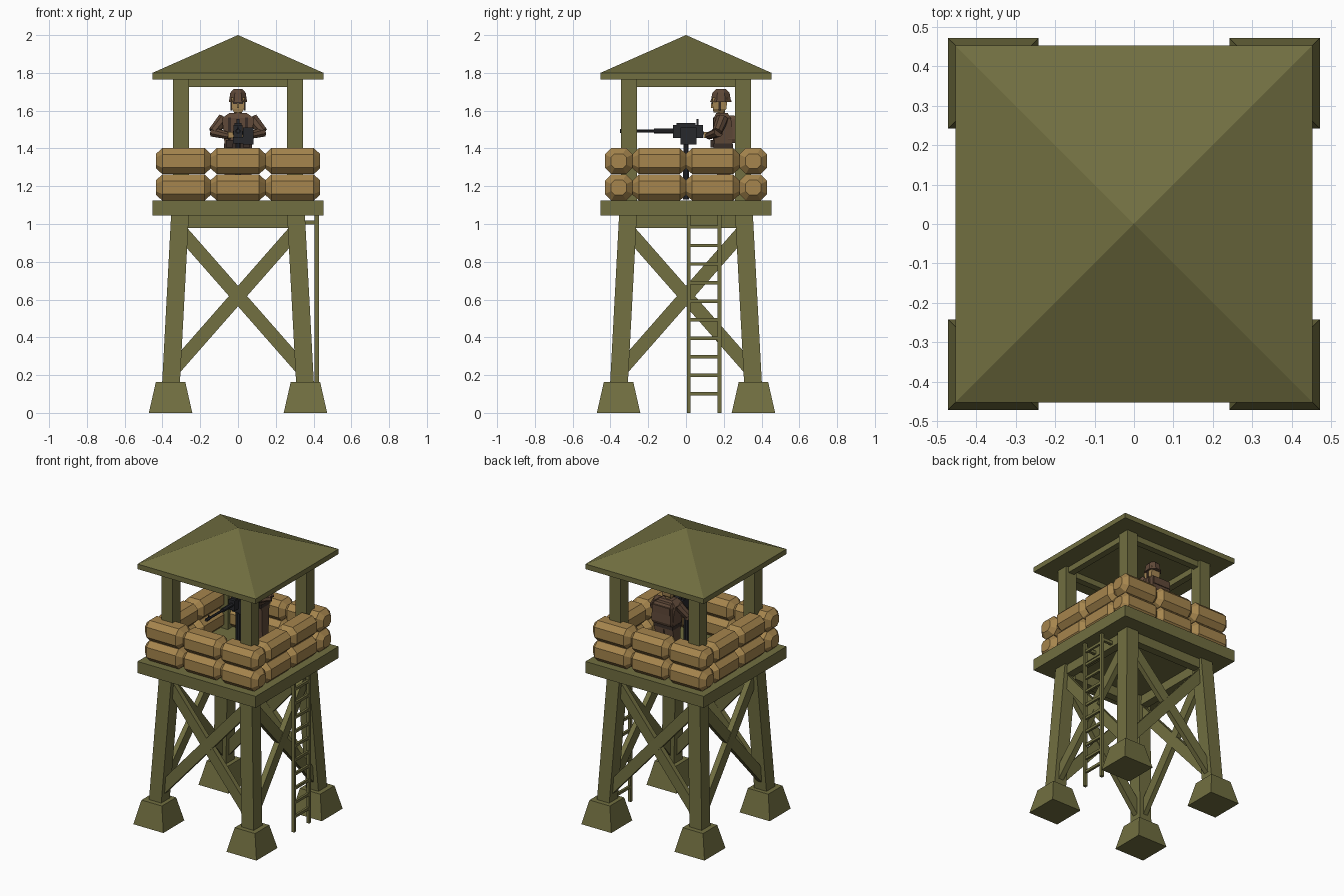
import bpy, bmesh, math
from mathutils import Vector, Matrix

if "Cube" in bpy.data.objects:
    bpy.data.objects.remove(bpy.data.objects["Cube"])


def mat(name, rgb):
    m = bpy.data.materials.new(name)
    m.diffuse_color = (*rgb, 1)
    m.use_nodes = True
    m.node_tree.nodes["Principled BSDF"].inputs["Base Color"].default_value = m.diffuse_color
    return m


GREEN = mat("olive paint", (0.165, 0.158, 0.052))
SAND = mat("sandbag canvas", (0.38, 0.235, 0.075))
BROWN = mat("uniform brown", (0.115, 0.066, 0.040))
DARK = mat("dark leather", (0.040, 0.026, 0.020))
BLACK = mat("gun metal", (0.020, 0.021, 0.025))
SKIN = mat("skin", (0.38, 0.24, 0.09))


def loft(name, rings, m, matrix=None):
    """Closed solid through rings of equal point count."""
    bm = bmesh.new()
    vs = [[bm.verts.new(p) for p in r] for r in rings]
    n = len(vs[0])
    for a, b in zip(vs, vs[1:]):
        for i in range(n):
            j = (i + 1) % n
            bm.faces.new((a[i], a[j], b[j], b[i]))
    bm.faces.new(vs[0][::-1])
    bm.faces.new(vs[-1])
    if matrix:
        bm.transform(matrix)
    bmesh.ops.recalc_face_normals(bm, faces=bm.faces)
    me = bpy.data.meshes.new(name)
    bm.to_mesh(me)
    bm.free()
    me.materials.append(m)
    ob = bpy.data.objects.new(name, me)
    bpy.context.collection.objects.link(ob)
    return ob


def rect(cx, cy, z, hx, hy):
    return [(cx - hx, cy - hy, z), (cx + hx, cy - hy, z),
            (cx + hx, cy + hy, z), (cx - hx, cy + hy, z)]


def box(name, x0, x1, y0, y1, z0, z1, m, matrix=None):
    c = ((x0 + x1) / 2, (y0 + y1) / 2)
    h = ((x1 - x0) / 2, (y1 - y0) / 2)
    return loft(name, [rect(*c, z0, *h), rect(*c, z1, *h)], m, matrix)


def bar(name, p, q, w, d, m, normal=(0, 1, 0), matrix=None):
    """Rectangular bar from p to q; d is its depth along the normal."""
    p, q = Vector(p), Vector(q)
    t = (q - p).normalized()
    u = t.cross(Vector(normal)).normalized() * w / 2
    v = u.cross(t).normalized() * d / 2
    return loft(name, [[c - u - v, c + u - v, c + u + v, c - u + v] for c in (p, q)], m, matrix)


def tube(name, p, q, r0, r1, m, n=8):
    p, q = Vector(p), Vector(q)
    t = (q - p).normalized()
    u = t.orthogonal().normalized()
    v = t.cross(u)
    ring = lambda c, r: [c + r * (u * math.cos(a) + v * math.sin(a))
                         for a in [(i + 0.5) * 2 * math.pi / n for i in range(n)]]
    return loft(name, [ring(p, r0), ring(q, r1)], m)


# Feet, legs and roof posts
for sx in (-1, 1):
    for sy in (-1, 1):
        loft("foot", [rect(sx * .357, sy * .357, 0, .115, .115),
                      rect(sx * .357, sy * .357, .163, .078, .078)], GREEN)
        loft("leg", [rect(sx * .355, sy * .355, .15, .047, .047),
                     rect(sx * .307, sy * .307, 1.05, .047, .047)], GREEN)
        box("roof_post", sx * .302 - .042, sx * .302 + .042,
            sy * .302 - .042, sy * .302 + .042, 1.12, 1.77, GREEN)

# Cross braces and beams on all four sides
leg_y = lambda z: -(.355 - .0533 * (z - .15))
for k in range(4):
    R = Matrix.Rotation(k * math.pi / 2, 4, 'Z')
    for s in (-1, 1):
        bar("cross_brace", (-s * .35, leg_y(.22), .22), (s * .30, leg_y(.96), .96),
            .072, .036 + .002 * s, GREEN, (0, 1, 0), R)
    box("platform_beam", -.27, .27, -.335, -.28, .98, 1.05, GREEN, R)
    box("roof_beam", -.27, .27, -.325, -.28, 1.725, 1.77, GREEN, R)

# Platform and pyramid roof
box("platform", -.453, .453, -.453, .453, 1.045, 1.125, GREEN)
loft("roof", [rect(0, 0, 1.765, .453, .453), rect(0, 0, 1.80, .453, .453),
              rect(0, 0, 2.0, .0005, .0005)], GREEN)

# Ladder
for y in (.015, .178):
    box("ladder_rail", .406, .428, y - .01, y + .01, 0, 1.046, GREEN)
    box("ladder_bracket", .30, .41, y - .01, y + .01, .997, 1.018, GREEN)
for i in range(10):
    z = .102 + i * .098
    box("ladder_rung", .409, .425, .015, .178, z - .009, z + .009, GREEN)


# Sandbags: octagonal section with tapered ends
def sandbag(cx, cy, cz, length, along_y):
    w, h, c = .074, .069, .034
    sec = [(-w + c, -h), (w - c, -h), (w, -h + c), (w, h - c),
           (w - c, h), (-w + c, h), (-w, h - c), (-w, -h + c)]
    L = length / 2
    rings = [[(x, a * s, b * s) for a, b in sec]
             for x, s in ((-L, .56), (-L + .033, 1), (L - .033, 1), (L, .56))]
    M = Matrix.Translation((cx, cy, cz))
    if along_y:
        M = M @ Matrix.Rotation(math.pi / 2, 4, 'Z')
    loft("sandbag", rings, SAND, M)


for z in (1.193, 1.333):
    for s in (-1, 1):
        for x in (-.289, 0, .289):
            sandbag(x, s * .356, z, .29, False)
        for y in (-.141, .141):
            sandbag(s * .356, y, z, .282, True)

# Machine gun on its stand
tube("gun_stand", (0, 0, 1.13), (0, 0, 1.45), .017, .015, BLACK)
for a in (90, 210, 330):
    c, s = math.cos(math.radians(a)), math.sin(math.radians(a))
    bar("stand_leg", (0, 0, 1.22), (.1 * c, .1 * s, 1.13), .016, .016, BLACK, (-s, c, 0))
box("gun_cradle", -.026, .026, -.03, .055, 1.425, 1.46, BLACK)
box("gun_receiver", -.024, .024, -.07, .09, 1.455, 1.525, BLACK)
box("gun_cover", -.018, .018, -.05, .05, 1.525, 1.536, BLACK)
box("rear_sight", -.008, .008, .055, .066, 1.52, 1.555, BLACK)
box("ammo_box", .026, .082, -.03, .055, 1.42, 1.512, BLACK)
tube("barrel_sleeve", (0, -.17, 1.492), (0, -.07, 1.492), .014, .014, BLACK)
tube("barrel", (0, -.335, 1.492), (0, -.16, 1.492), .008, .008, BLACK, 6)
tube("muzzle", (0, -.35, 1.492), (0, -.315, 1.492), .011, .011, BLACK, 6)
box("front_sight", -.003, .003, -.325, -.317, 1.495, 1.515, BLACK)
for s in (-1, 1):
    bar("gun_grip", (s * .018, .085, 1.485), (s * .028, .115, 1.47), .014, .014, BLACK, (0, 0, 1))

# Gunner: legs, torso and gear
for s in (-1, 1):
    loft("trouser_leg", [rect(s * .042, .20, 1.16, .028, .032),
                         rect(s * .036, .20, 1.40, .035, .042)], BROWN)
    box("boot", s * .042 - .029, s * .042 + .029, .14, .236, 1.125, 1.175, DARK)
loft("torso", [rect(0, .198, 1.39, .068, .045), rect(0, .196, 1.50, .078, .05),
               rect(0, .192, 1.56, .085, .046), rect(0, .19, 1.588, .045, .03)], BROWN)
box("belt", -.073, .073, .145, .25, 1.40, 1.425, DARK)
for s in (-1, 1):
    box("belt_pouch", s * .045 - .018, s * .045 + .018, .13, .15, 1.405, 1.445, DARK)
    bar("shoulder_strap", (s * .045, .146, 1.42), (s * .045, .145, 1.565), .014, .006, DARK)
loft("backpack", [rect(0, .245, 1.43, .066, .022), rect(0, .248, 1.45, .074, .026),
                  rect(0, .245, 1.555, .070, .024), rect(0, .24, 1.575, .058, .016)], BROWN)
box("backpack_flap", -.066, .066, .262, .277, 1.51, 1.56, BROWN)

# Arms reaching to the grips
for s in (-1, 1):
    tube("upper_arm", (s * .075, .192, 1.557), (s * .132, .165, 1.488), .033, .027, BROWN)
    tube("forearm", (s * .134, .172, 1.487), (s * .045, .118, 1.466), .027, .019, BROWN)
    box("hand", s * .036 - .016, s * .036 + .016, .092, .125, 1.455, 1.488, SKIN)

# Head and helmet
tube("neck", (0, .188, 1.575), (0, .186, 1.61), .022, .022, SKIN)
loft("head", [rect(0, .172, 1.590, .020, .026), rect(0, .178, 1.61, .033, .036),
              rect(0, .180, 1.67, .036, .040)], SKIN)
box("eye_band", -.026, .026, .134, .142, 1.634, 1.646, DARK)
box("nose", -.005, .005, .132, .145, 1.614, 1.637, SKIN)
for s in (-1, 1):
    box("chin_strap", s * .036 - .004, s * .036 + .004, .172, .184, 1.60, 1.655, DARK)
oct_ring = lambda z, rx, ry: [(rx * math.cos(a), .185 + ry * math.sin(a), z)
                              for a in [(i + .5) * math.pi / 4 for i in range(8)]]
loft("helmet", [oct_ring(1.647, .053, .062), oct_ring(1.66, .050, .056),
                oct_ring(1.695, .044, .049), oct_ring(1.715, .024, .028)], BROWN)
